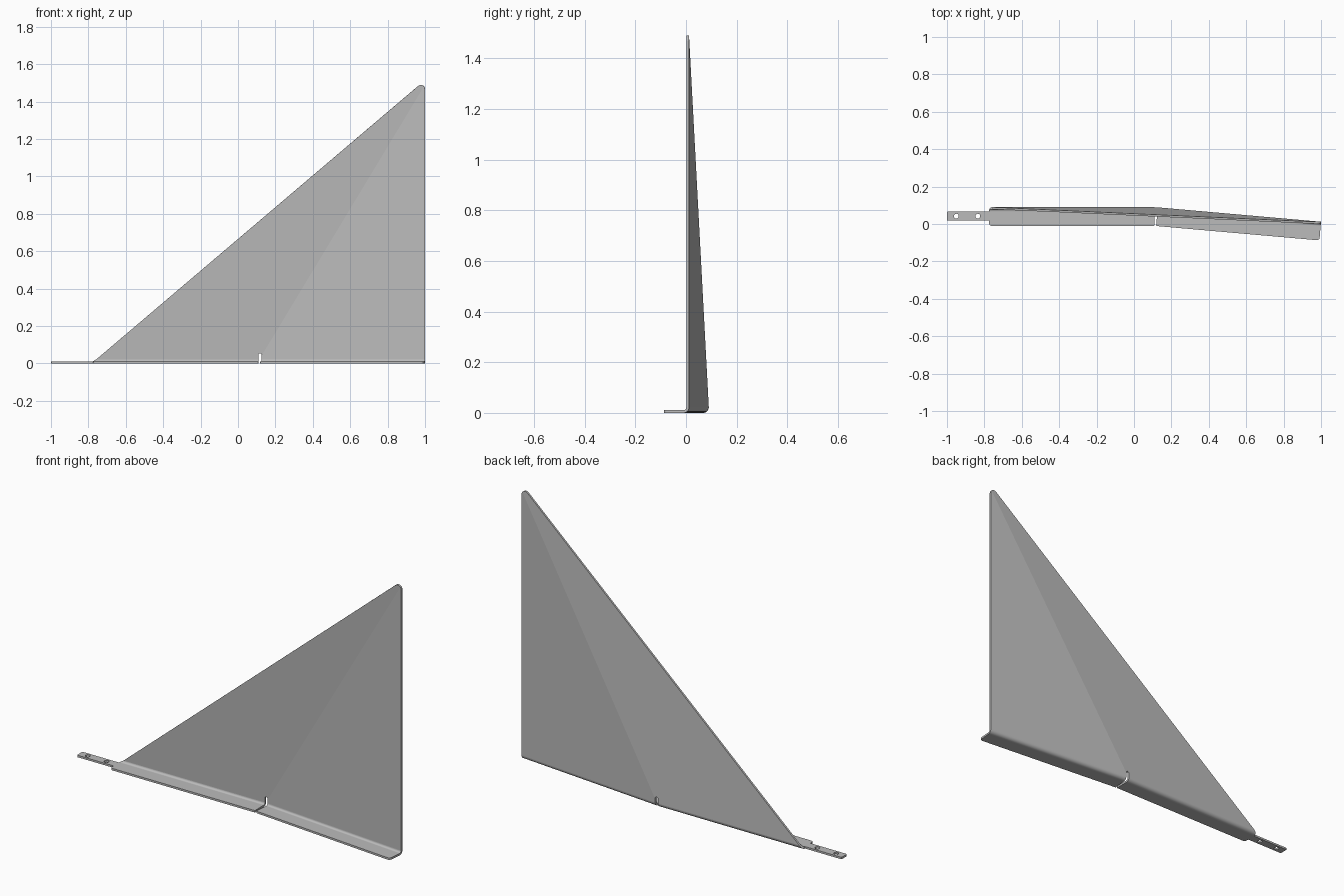
import bpy, bmesh, math
from mathutils import Vector

if "Cube" in bpy.data.objects:
    bpy.data.objects.remove(bpy.data.objects["Cube"], do_unlink=True)

THICK, R, STEPS = 0.011, 0.022, 8      # sheet thickness, outer bend radius, bend steps
BACK, WIDTH = 0.09, 0.1                # back of the sheet, flange width
LEFT, KINK, RIGHT = -0.775, 0.115, 1.0
WALL_LEFT, SLOT_L, SLOT_R, SLOT_TOP = -0.757, 0.110, 0.127, 0.055
DROP = 0.078                           # how far the wall comes forward
SLOPE = DROP / (RIGHT - KINK)          # turn of the right half
LEAN = DROP / 1.468                    # forward lean of the left half
INWARD = Vector((-SLOPE, -1, 0)).normalized()


def rounded(corners):
    """Outline from (a, b, radius) corners, with arcs on the rounded ones."""
    out = []
    for i, (a, b, r) in enumerate(corners):
        p = Vector((a, b))
        if r == 0:
            out.append(p)
            continue
        d1 = (Vector(corners[i - 1][:2]) - p).normalized()
        d2 = (Vector(corners[(i + 1) % len(corners)][:2]) - p).normalized()
        half = d1.angle(d2) / 2
        centre = p + (d1 + d2).normalized() * (r / math.sin(half))
        start = p + d1 * (r / math.tan(half)) - centre
        end = p + d2 * (r / math.tan(half)) - centre
        sweep = start.angle(end)
        for k in range(7):
            t = k / 6
            out.append(centre + (start * math.sin((1 - t) * sweep)
                                 + end * math.sin(t * sweep)) / math.sin(sweep))
    return out


def fill(bm, loops, normal):
    """Fill closed loops of points; inner loops become holes."""
    edges, verts = [], []
    for loop in loops:
        vs = [bm.verts.new(p) for p in loop]
        verts += vs
        edges += [bm.edges.new((vs[i - 1], vs[i])) for i in range(len(vs))]
    geom = bmesh.ops.triangle_fill(bm, use_beauty=True, edges=edges, normal=normal)["geom"]
    return verts, [f for f in geom if isinstance(f, bmesh.types.BMFace)]


def circle(x, y, r, n=20):
    return [Vector((x + r * math.cos(math.tau * i / n), y + r * math.sin(math.tau * i / n), 0))
            for i in range(n)]


def right_point(x, inset, z):
    """Point on the turned right half, measured inward from its back line."""
    return Vector((x, BACK - (x - KINK) * SLOPE, z)) + INWARD * inset


def bend(bm, ends):
    """Rolled strip joining flange and wall; ends(t, inset, z) gives its two ends."""
    previous = None
    for k in range(STEPS + 1):
        a = math.pi / 2 * k / STEPS
        row = [bm.verts.new(p) for p in ends(k / STEPS, R * (1 - math.sin(a)), R * (1 - math.cos(a)))]
        if previous:
            bm.faces.new((previous[0], previous[1], row[1], row[0])).smooth = True
        previous = row


bm = bmesh.new()

# Wall, folded along the crease that runs from the slot to the tip
outline = rounded([(WALL_LEFT, R, 0), (SLOT_L, R, 0), (SLOT_L, SLOT_TOP, 0.008),
                   (SLOT_R, SLOT_TOP, 0.008), (SLOT_R, R, 0), (RIGHT, R, 0),
                   (RIGHT, 1.515, 0.022)])
verts, faces = fill(bm, [[Vector((p.x, 0, p.y)) for p in outline]], (0, 1, 0))
bmesh.ops.bisect_plane(bm, geom=bm.verts[:] + bm.edges[:] + bm.faces[:], dist=1e-5,
                       plane_co=(KINK, 0, R), plane_no=(SLOPE, 0, -LEAN))
for v in bm.verts:
    v.co.y = BACK - max((v.co.z - R) * LEAN, (v.co.x - KINK) * SLOPE)

# Left flange with the drilled tab
front = BACK - WIDTH
flange = rounded([(LEFT, BACK - R, 0), (LEFT, 0.066, 0), (-1, 0.066, 0.004), (-1, 0.018, 0.004),
                  (LEFT, 0.018, 0), (LEFT, front, 0.015), (SLOT_L, front, 0.004),
                  (SLOT_L, BACK - R, 0)])
fill(bm, [[p.to_3d() for p in flange], circle(-0.95, 0.042, 0.013), circle(-0.835, 0.042, 0.013)],
     (0, 0, -1))

# Right flange, square to its own bend line
corners = []
for x, inset, r in ((SLOT_R, R, 0), (SLOT_R, WIDTH, 0.004), (RIGHT, WIDTH, 0.015), (RIGHT, R, 0)):
    p = right_point(x, inset, 0)
    corners.append((p.x, p.y, r))
fill(bm, [[p.to_3d() for p in rounded(corners)]], (0, 0, -1))

# Bends; the left one has a rounded outer end
bend(bm, lambda t, inset, z: (Vector((LEFT + (WALL_LEFT - LEFT) * t * t, BACK - inset, z)),
                              Vector((SLOT_L, BACK - inset, z))))
bend(bm, lambda t, inset, z: (right_point(SLOT_R, inset, z), right_point(RIGHT, inset, z)))

# Join the pieces, with normals facing down and back
bmesh.ops.remove_doubles(bm, verts=bm.verts[:], dist=1e-4)
bmesh.ops.recalc_face_normals(bm, faces=bm.faces[:])
bm.normal_update()
if sum(f.normal.y * f.calc_area() for f in bm.faces) < 0:
    bmesh.ops.reverse_faces(bm, faces=bm.faces[:])
for e in bm.edges:
    if e.is_boundary:
        e.smooth = False

mesh = bpy.data.meshes.new("folded_sheet_bracket")
bm.to_mesh(mesh)
bm.free()
bracket = bpy.data.objects.new("folded_sheet_bracket", mesh)
bpy.context.collection.objects.link(bracket)

# Sheet thickness, added toward the inside of the fold
solid = bracket.modifiers.new("sheet_thickness", "SOLIDIFY")
solid.thickness = THICK
solid.offset = -1
solid.use_even_offset = True
solid.use_quality_normals = True

grey = bpy.data.materials.new("plain_grey_metal")
grey.use_nodes = True
colour = (0.5, 0.5, 0.5, 1)
grey.diffuse_color = colour
grey.node_tree.nodes["Principled BSDF"].inputs["Base Color"].default_value = colour
mesh.materials.append(grey)
